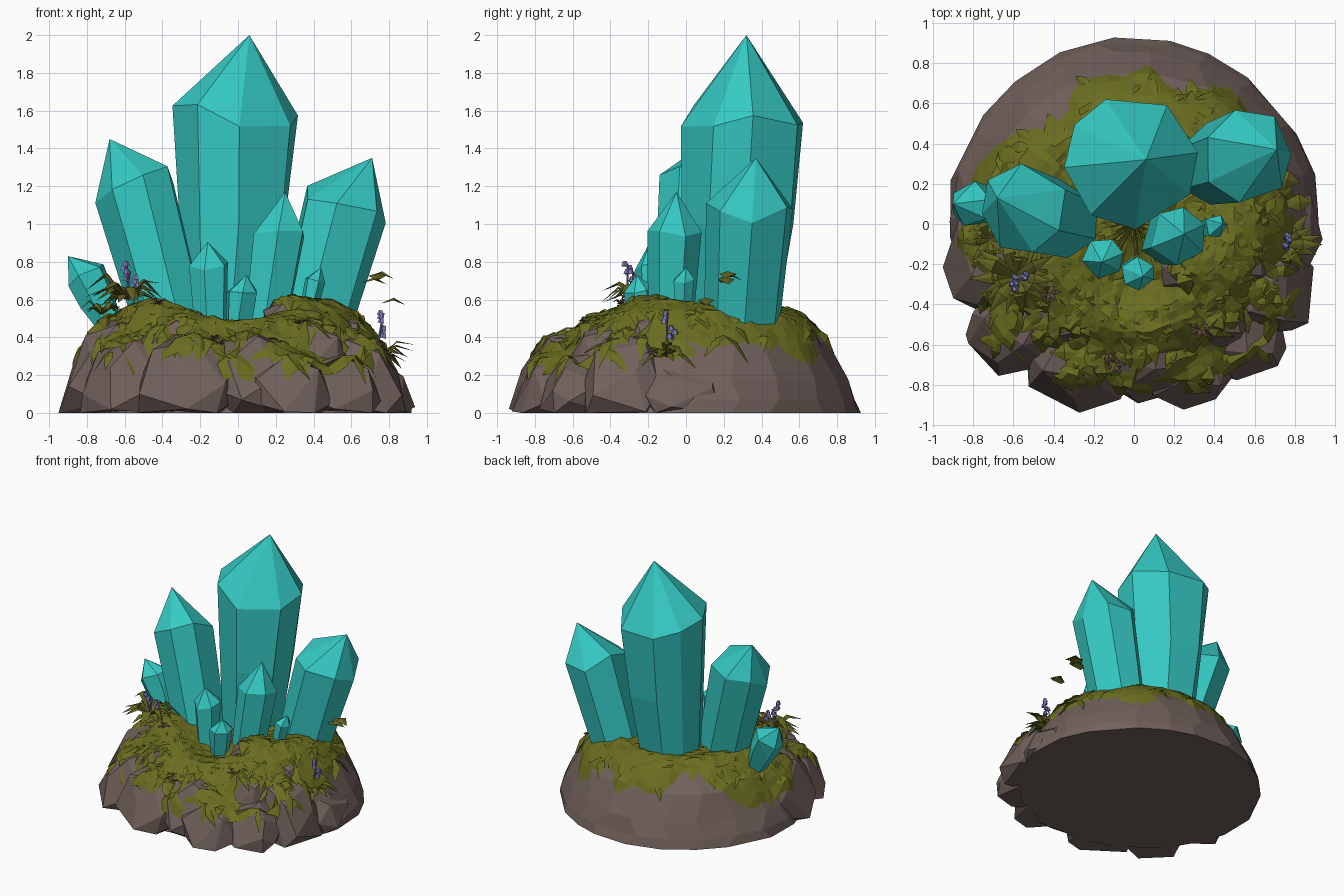
import bpy, bmesh, math, random
from mathutils import Vector, noise
from mathutils.bvhtree import BVHTree

if "Cube" in bpy.data.objects:
    bpy.data.objects.remove(bpy.data.objects["Cube"])

random.seed(7)
U = random.uniform


def material(name, rgb):
    m = bpy.data.materials.new(name)
    m.diffuse_color = (*rgb, 1)
    m.use_nodes = True
    m.node_tree.nodes["Principled BSDF"].inputs["Base Color"].default_value = m.diffuse_color
    return m


TEAL = material("teal_crystal", (0.036, 0.59, 0.55))
ROCK = material("brown_rock", (0.165, 0.118, 0.105))
MOSS = material("olive_moss", (0.145, 0.155, 0.014))
LEAF = material("dark_leaf", (0.12, 0.125, 0.015))
LILAC = material("lilac_flower", (0.22, 0.22, 0.52))
SPROUT = material("russet_sprout", (0.12, 0.07, 0.05))


def finish(bm, name, mat, fix=True):
    if fix:
        bmesh.ops.recalc_face_normals(bm, faces=bm.faces)
    me = bpy.data.meshes.new(name)
    bm.to_mesh(me)
    bm.free()
    me.materials.append(mat)
    ob = bpy.data.objects.new(name, me)
    bpy.context.collection.objects.link(ob)
    return ob


def hull(points, name, mat, merge):
    bm = bmesh.new()
    for p in points:
        bm.verts.new(p)
    bmesh.ops.convex_hull(bm, input=bm.verts)
    bmesh.ops.delete(bm, geom=[v for v in bm.verts if not v.link_faces], context='VERTS')
    bmesh.ops.dissolve_limit(bm, angle_limit=merge, verts=bm.verts, edges=bm.edges)
    return finish(bm, name, mat)


# --- rock mound: polar dome, narrower and lower at the front where boulders cover it
PROFILE = [(0, .48), (.35, .51), (.52, .53), (.64, .49), (.76, .37), (.86, .18), (.91, .07), (.93, 0)]


def dome(a, r, z):
    k = 1 - 0.15 * max(0, -math.sin(a)) + .03 * noise.noise((2 * math.cos(a), 2 * math.sin(a), z * 3))
    x, y = r * k * math.cos(a), r * k * math.sin(a)
    if z > .1:
        bump = lambda cx, cy, h, w: h * math.exp(-((x - cx) ** 2 + (y - cy) ** 2) / w ** 2)
        z += bump(-.5, -.2, .06, .2) + bump(.42, -.10, .05, .2) - bump(0, -.32, .12, .2)
    return Vector((x, y, z))


bm = bmesh.new()
N = 22
rings = [[bm.verts.new(dome(2 * math.pi * (i + U(-.25, .25)) / N, r, z)) for i in range(N)]
         for r, z in PROFILE[1:]]
top = bm.verts.new((0, 0, .48))
for i in range(N):
    j = (i + 1) % N
    bm.faces.new((top, rings[0][i], rings[0][j]))
    for a, b in zip(rings, rings[1:]):
        bm.faces.new((a[i], b[i], b[j], a[j]))
bm.faces.new(rings[-1])
bmesh.ops.recalc_face_normals(bm, faces=bm.faces)
core_tree = BVHTree.FromBMesh(bm)
finish(bm, "rock_mound", ROCK)

# --- boulders around the front half, leaning inward with height
BOULDERS = [(-.73, -.17, .19, .22, .29, .31), (-.60, -.50, .14, .24, .25, .27),
            (-.38, -.50, .30, .22, .20, .21), (-.27, -.70, .14, .27, .23, .27),
            (.06, -.66, .18, .24, .24, .25), (.26, -.72, .10, .24, .19, .21),
            (.34, -.24, .43, .19, .17, .17), (.42, -.48, .26, .22, .20, .23),
            (.54, -.57, .11, .22, .20, .20), (.70, -.34, .16, .20, .22, .25),
            (.74, -.02, .08, .19, .22, .20), (-.53, -.32, .38, .17, .15, .19),
            (.62, -.18, .36, .16, .16, .17)]
trees = []
for n, (cx, cy, cz, rx, ry, rz) in enumerate(BOULDERS):
    pts, spin = [], U(-.3, .3)
    for i in range(22):
        z = 1 - 2 * (i + .5) / 22
        a = i * 2.39996 + spin + U(-.25, .25)
        s = math.sqrt(1 - z * z)
        d = Vector((s * math.cos(a), s * math.sin(a), z))
        d /= sum(abs(c) ** 3.5 for c in d) ** (1 / 3.5)
        h = max(0, cz + rz * d.z)
        lean = 1.02 - .36 * h
        pts.append(((cx + rx * d.x) * lean, (cy + ry * d.y) * lean, h))
    ob = hull(pts, f"boulder_{n + 1}", ROCK, .3)
    trees.append(BVHTree.FromPolygons([v.co for v in ob.data.vertices],
                                      [list(p.vertices) for p in ob.data.polygons]))


def drop(tree, x, y):
    hit = tree.ray_cast(Vector((x, y, 3)), Vector((0, 0, -1)))[0]
    return hit.z if hit else 0


# ground height and how mossy it is: crevices and the crown, patchy on boulders
def ground(x, y):
    z = drop(core_tree, x, y)
    rock = max(drop(t, x, y) for t in trees)
    g = max(z, rock)
    f = -y / max(.01, math.hypot(x, y))
    fine = .05 * noise.noise((15 * x, 15 * y, 3))
    m = g - (.27 - .14 * f + .16 * noise.noise((4 * x, 4 * y, 1.5)) + fine)
    if rock > z + .025:
        m = min(m, .5 * noise.noise((5 * x, 5 * y, 9)) + fine + .02)
    return g, (m if g > .03 else -1)


# --- moss blanket laid on the ground, sinking in at its ragged edge
bm = bmesh.new()
M, R = 72, 26
grid = []
for k in range(R):
    row = []
    for i in range(M):
        a = 2 * math.pi * (i + U(-.3, .3)) / M
        r = .02 + .90 * (k + U(-.3, .3)) / R
        x, y = max(.01, r) * math.cos(a), max(.01, r) * math.sin(a)
        g, m = ground(x, y)
        v = bm.verts.new((x, y, g + max(-.03, min(.03, m * .7)) + (U(-.008, .012) if m > .03 else 0)))
        row.append((v, m))
    grid.append(row)
bm.faces.new([v for v, _ in grid[0]])
for k in range(R - 1):
    for i in range(M):
        q = [grid[k][i], grid[k + 1][i], grid[k + 1][(i + 1) % M], grid[k][(i + 1) % M]]
        if max(m for _, m in q) > 0 and min(m for _, m in q) > -.5:
            bm.faces.new([v for v, _ in q])
bmesh.ops.delete(bm, geom=[v for v in bm.verts if not v.link_faces], context='VERTS')
finish(bm, "moss_blanket", MOSS, False)


# --- leaf blade: folded base, wide middle, drooping tip
def blade(bm, p, ang, length, width, rise, droop):
    p = Vector(p)
    d = Vector((math.cos(ang), math.sin(ang), 0))
    s = Vector((-d.y, d.x, 0)) * width
    mid = p + d * length * .5 + Vector((0, 0, rise))
    low = Vector((0, 0, width * .3))
    a, b = bm.verts.new(p - s * .4), bm.verts.new(p + s * .4)
    c, e = bm.verts.new(mid + s - low), bm.verts.new(mid - s - low)
    m = bm.verts.new(mid)
    t = bm.verts.new(p + d * length + Vector((0, 0, rise - droop)))
    for f in ((a, m, e), (a, b, m), (b, c, m), (m, c, t), (e, m, t)):
        bm.faces.new(f)


# scattered moss leaves that follow the slope under them
bm = bmesh.new()
count = 0
for _ in range(4000):
    a, r = U(0, 2 * math.pi), .9 * math.sqrt(U(.06, 1))
    x, y = r * math.cos(a), r * math.sin(a)
    g, m = ground(x, y)
    if m < .03 or (y > .25 and U(0, 1) < .65):
        continue
    L, d = U(.08, .16), a + U(-1.1, 1.1)
    half = ground(x + .5 * L * math.cos(d), y + .5 * L * math.sin(d))[0]
    end = ground(x + L * math.cos(d), y + L * math.sin(d))[0]
    if min(half, end) < g - .16:
        continue
    rise = half - g + U(.0, .018)
    blade(bm, (x, y, g + .024), d, L, L * U(.22, .36), rise, rise - (end - g) + .01)
    count += 1
    if count > 430:
        break
finish(bm, "moss_leaves", MOSS, False)

# --- leafy plants
for name, c, n, size in (("left_plant", (-.59, -.26, .60), 28, .21),
                         ("right_plant", (.74, -.10, .28), 24, .18),
                         ("rear_left_plant", (-.72, -.08, .52), 9, .13)):
    bm = bmesh.new()
    for i in range(n):
        L = size * U(.7, 1.15)
        blade(bm, c, i * 2.4 + U(-.2, .2), L, L * .14, L * U(.15, .6), L * U(.05, .5))
    finish(bm, name, LEAF, False)
bm = bmesh.new()
for p, a in (((.66, .20, .69), .2), ((.74, .17, .71), 1.6), ((.70, .24, .72), -.3), ((.76, .10, .58), .1)):
    blade(bm, p, a, .13, .045, .03, .04)
finish(bm, "loose_leaves", LEAF, False)


# --- flowers: thin stalk with little bell blocks
def flower(bm, p, lean, h, s):
    p = Vector(p)
    tip = p + Vector((lean, 0, h))
    q = (tip - p).to_track_quat('Z', 'Y').to_matrix().to_4x4()
    q.translation = (p + tip) / 2
    bmesh.ops.create_cone(bm, segments=4, radius1=.006, radius2=.006, depth=h, matrix=q)
    for i in range(3):
        q.translation = tip + Vector((U(-.7, .7) * s, U(-.7, .7) * s, -i * s * .8))
        bmesh.ops.create_cone(bm, cap_ends=True, segments=5, radius1=s * .75, radius2=s * .4,
                              depth=s, matrix=q)


bm = bmesh.new()
for p, lean, h in (((-.57, -.31, .6), -.02, .19), ((-.60, -.28, .6), .03, .15), ((-.55, -.27, .6), .01, .12),
                   ((.73, -.10, .3), .04, .23), ((.72, -.07, .3), .04, .15), ((.66, -.15, .3), -.01, .09)):
    flower(bm, p, lean, h, .026)
finish(bm, "lilac_flowers", LILAC)
bm = bmesh.new()
for x, y in ((-.13, -.64), (-.42, -.34), (.33, -.52), (-.10, -.70)):
    for i in range(7):
        blade(bm, (x, y, ground(x, y)[0] + .02), i * .9, .06, .011, U(.01, .04), .01)
finish(bm, "russet_sprouts", SPROUT, False)


# --- crystals: tapered prism with an uneven shoulder and a pointed cap
def crystal(name, base, r0, shoulder, r1, tip, sides=7, spin=0.0):
    base, shoulder, tip = Vector(base), Vector(shoulder), Vector(tip)
    axis = (shoulder - base).normalized()
    rot = Vector((0, 0, 1)).rotation_difference(axis)
    pts = [tip]
    offs = [(spin + 2 * math.pi * (i + U(-.22, .22)) / sides, U(-.26, .18) * r1) for i in range(sides)]
    for t, r in ((0, r0), (.55, r0 + (r1 - r0) * .75), (1, r1)):
        for a, lift in offs:
            a += U(-.06, .06)
            pts.append(base.lerp(shoulder, t) + rot @ Vector((r * math.cos(a), r * math.sin(a), 0))
                       + axis * lift * t)
    hull(pts, name, TEAL, .09)


crystal("main_crystal", (-.05, .25, .36), .22, (-.015, .31, 1.57), .335, (.06, .32, 2.0), 8, .2)
crystal("left_crystal", (-.32, .01, .36), .19, (-.55, .075, 1.21), .225, (-.68, .13, 1.45), 7, .5)
crystal("right_crystal", (.37, .29, .38), .20, (.57, .34, 1.12), .235, (.71, .37, 1.35), 7, .1)
crystal("front_right_crystal", (.13, -.085, .36), .115, (.22, -.06, .96), .145, (.25, -.05, 1.17), 6, .3)
crystal("front_small_crystal", (-.14, -.17, .34), .08, (-.155, -.17, .78), .105, (-.16, -.19, .905), 6, .2)
crystal("front_tiny_crystal", (-.01, -.22, .34), .05, (.02, -.245, .64), .085, (.045, -.26, .73), 6, .6)
crystal("right_tiny_crystal", (.36, -.02, .50), .045, (.405, -.01, .71), .06, (.44, 0, .77), 5, .1)
crystal("far_left_crystal", (-.68, .08, .46), .07, (-.81, .10, .73), .115, (-.90, .10, .83), 6, .4)
